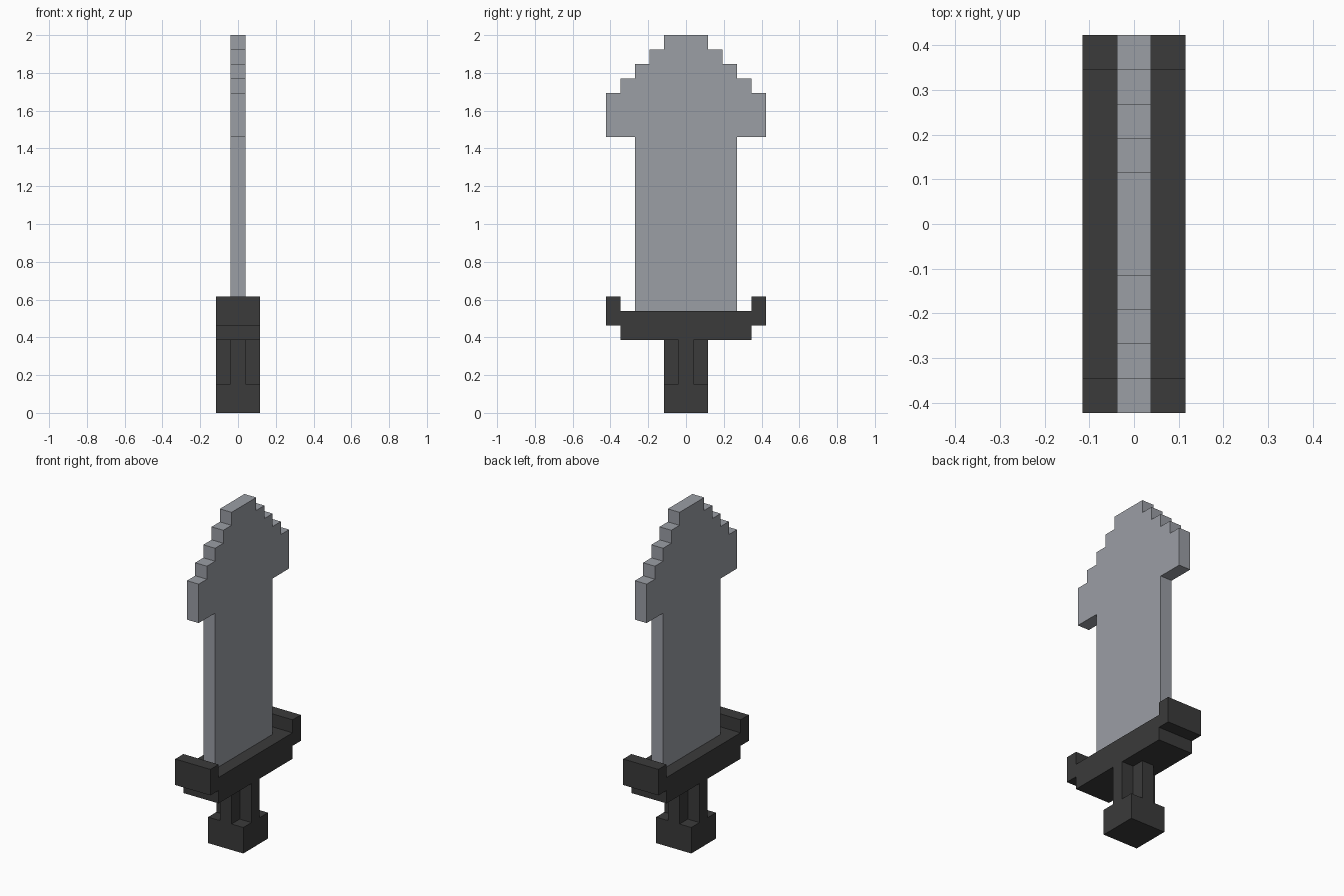
import bpy
import bmesh

U = 2 / 26  # one block of the stepped design

cube = bpy.data.objects.get("Cube")
if cube:
    bpy.data.objects.remove(cube, do_unlink=True)


def material(name, colour):
    mat = bpy.data.materials.new(name)
    mat.use_nodes = True
    mat.diffuse_color = (*colour, 1)
    bsdf = next(n for n in mat.node_tree.nodes if n.type == 'BSDF_PRINCIPLED')
    bsdf.inputs["Base Color"].default_value = (*colour, 1)
    bsdf.inputs["Roughness"].default_value = 0.8
    return mat


def prism(name, outline, direction, mat):
    """Extrude a flat outline, given in blocks, along a direction."""
    bm = bmesh.new()
    face = bm.faces.new([bm.verts.new([c * U for c in p]) for p in outline])
    new = bmesh.ops.extrude_face_region(bm, geom=[face])["geom"]
    verts = [g for g in new if isinstance(g, bmesh.types.BMVert)]
    bmesh.ops.translate(bm, verts=verts, vec=[c * U for c in direction])
    bmesh.ops.recalc_face_normals(bm, faces=bm.faces[:])
    mesh = bpy.data.meshes.new(name)
    bm.to_mesh(mesh)
    bm.free()
    mesh.materials.append(mat)
    obj = bpy.data.objects.new(name, mesh)
    bpy.context.collection.objects.link(obj)
    return obj


def side_profile(name, half, thickness, mat):
    """Mirror a half profile of (y, z) points and give it thickness along x."""
    points = half + [(-y, z) for y, z in reversed(half)]
    outline = [(-thickness / 2, y, z) for y, z in points]
    return prism(name, outline, (thickness, 0, 0), mat)


steel = material("steel grey", (0.328, 0.342, 0.376))
dark = material("charcoal", (0.043, 0.043, 0.043))

# Blade: straight body, flared head and stepped tip
blade = [(3.5, 7), (3.5, 19), (5.5, 19), (5.5, 22)]
for step in range(4):
    width = 4.5 - step
    blade += [(width, 22 + step), (width, 23 + step)]
side_profile("blade", blade, 1, steel)

# Guard with upturned ends
guard = [(4.5, 5), (4.5, 6), (5.5, 6), (5.5, 8), (4.5, 8), (4.5, 7)]
side_profile("guard", guard, 3, dark)

# Grip: cross-shaped column with notched corners
cross = []
a, b = 1.5, 0.5
for _ in range(4):
    cross += [(a, -b), (a, b), (b, b)] if not cross else \
        [(-y, x) for x, y in cross[-3:]]
prism("grip", [(x, y, 2) for x, y in cross], (0, 0, 3), dark)

# Pommel block
square = [(-a, -a, 0), (a, -a, 0), (a, a, 0), (-a, a, 0)]
prism("pommel", square, (0, 0, 2), dark)
